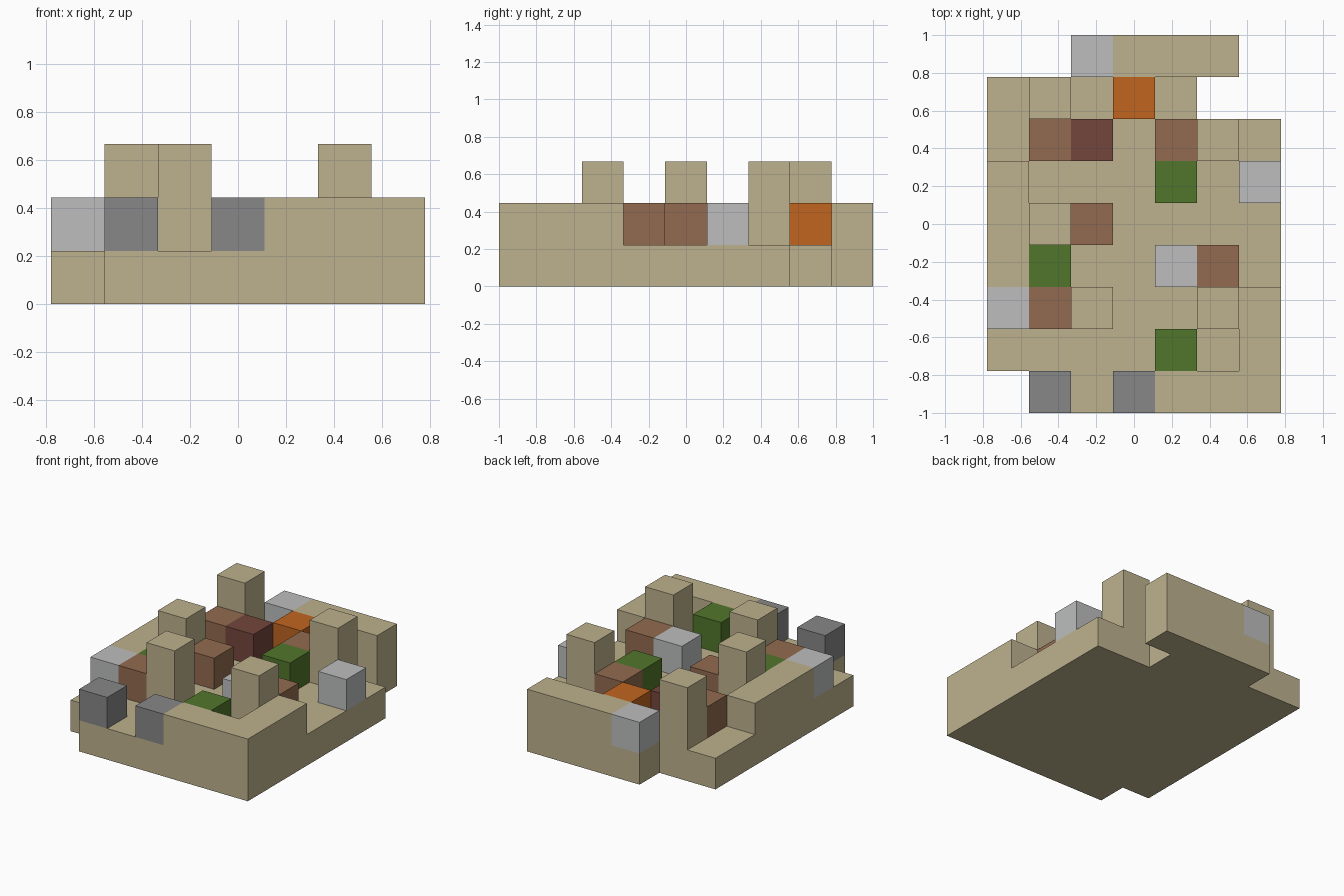
import bpy
import bmesh
import math
from mathutils import Vector

cube = bpy.data.objects.get("Cube")
if cube:
    bpy.data.objects.remove(cube, do_unlink=True)

# Ground plan, back row first: space = empty, . = low ground, S = step,
# T = tower, other letters = coloured block on low ground
PLAN = [
    "  WSSS ",
    ".T.O.  ",
    ".BR.BT.",
    "S...G.W",
    "STB....",
    "SG..WB.",
    "WBT..TS",
    "....G.S",
    " D.DSSS",
]
PLAN.reverse()
ROWS, COLS = len(PLAN), len(PLAN[0])
CELL = 2 / ROWS


def material(name, rgb):
    """One flat colour, given as display values and stored as linear."""
    linear = [((c / 255 + 0.055) / 1.055) ** 2.4 for c in rgb]
    mat = bpy.data.materials.new(name)
    mat.use_nodes = True
    mat.diffuse_color = (*linear, 1)
    bsdf = mat.node_tree.nodes["Principled BSDF"]
    bsdf.inputs["Base Color"].default_value = (*linear, 1)
    bsdf.inputs["Roughness"].default_value = 0.9
    return mat


def height(letter):
    return {" ": 0, ".": 1, "T": 3}.get(letter, 2)


# Every filled cell and the letter of the part it belongs to
cells = {}
for row, line in enumerate(PLAN):
    for col, letter in enumerate(line):
        for level in range(height(letter)):
            cells[col, row, level] = letter if level else "."

DIRECTIONS = [Vector(d) for d in ((1, 0, 0), (-1, 0, 0), (0, 1, 0),
                                  (0, -1, 0), (0, 0, 1), (0, 0, -1))]


def build_part(name, letter, mat):
    """Join all cells of one letter, keeping only their exposed sides."""
    bm = bmesh.new()
    for cell, kind in cells.items():
        if kind != letter:
            continue
        centre = Vector(cell) + Vector((0.5 - COLS / 2, 0.5 - ROWS / 2, 0.5))
        for out in DIRECTIONS:
            neighbour = tuple(int(a + b) for a, b in zip(cell, out))
            if neighbour in cells:
                continue
            u = Vector((out.y, out.z, out.x))
            v = out.cross(u)
            corners = (-u - v, u - v, u + v, v - u)
            bm.faces.new([bm.verts.new((centre + (out + c) / 2) * CELL)
                          for c in corners])
    bmesh.ops.remove_doubles(bm, verts=bm.verts, dist=CELL / 100)
    # Merge flat neighbours into clean large faces
    bmesh.ops.dissolve_limit(bm, angle_limit=math.radians(1),
                             verts=bm.verts, edges=bm.edges)
    mesh = bpy.data.meshes.new(name)
    bm.to_mesh(mesh)
    bm.free()
    mesh.materials.append(mat)
    bpy.context.collection.objects.link(bpy.data.objects.new(name, mesh))


sand = material("sand", (190, 178, 142))
brown = material("brown", (146, 107, 80))
silver = material("silver", (189, 190, 190))

# Sand-coloured ground, raised steps and towers
build_part("ground_slab", ".", sand)
build_part("raised_steps", "S", sand)
build_part("towers", "T", sand)

# Coloured blocks standing on the ground
build_part("brown_blocks", "B", brown)
build_part("silver_blocks", "W", silver)
build_part("green_blocks", "G", material("green", (82, 118, 44)))
build_part("grey_blocks", "D", material("grey", (135, 135, 135)))
build_part("orange_block", "O", material("orange", (193, 101, 32)))
build_part("dark_red_block", "R", material("dark red", (115, 70, 60)))
